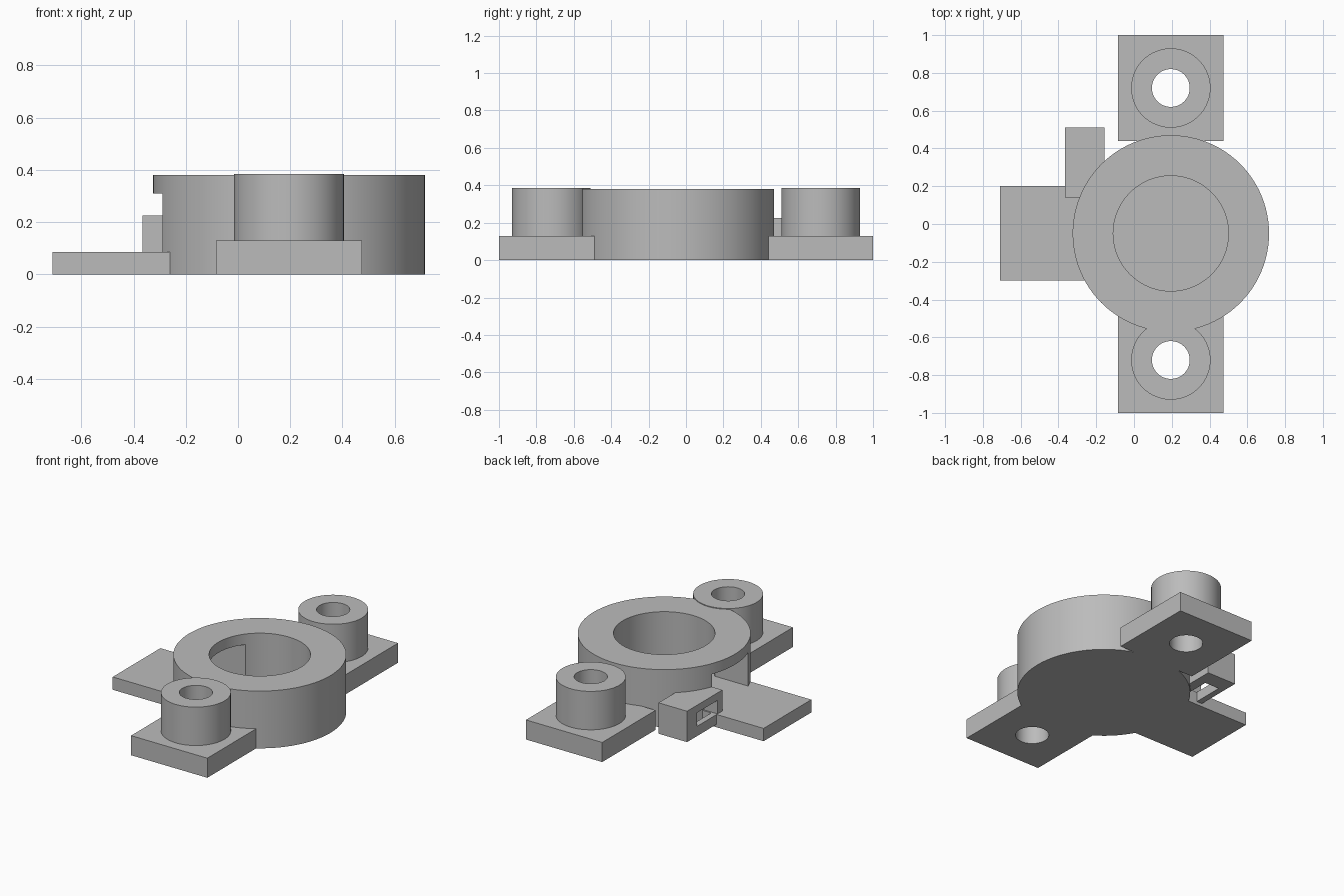
import bpy
import math

default = bpy.data.objects.get("Cube")
if default:
    bpy.data.objects.remove(default, do_unlink=True)

GREY = 0.5
mat = bpy.data.materials.new("plain_grey")
mat.use_nodes = True
mat.diffuse_color = (GREY, GREY, GREY, 1)
bsdf = next(n for n in mat.node_tree.nodes if n.type == "BSDF_PRINCIPLED")
bsdf.inputs["Base Color"].default_value = (GREY, GREY, GREY, 1)

CX, CY = 0.195, -0.05      # housing axis
FLOOR = 0.085              # floor and side plate thickness
SLOT = 0.19                # half width of the side slot


def box(name, x, y, z):
    """Box from its (min, max) range on each axis."""
    bpy.ops.mesh.primitive_cube_add(size=1, location=[sum(r) / 2 for r in (x, y, z)])
    ob = bpy.context.object
    ob.name = name
    ob.scale = [r[1] - r[0] for r in (x, y, z)]
    bpy.ops.object.transform_apply(location=True, rotation=False, scale=True)
    ob.data.materials.append(mat)
    return ob


def cylinder(name, x, y, radius, z):
    bpy.ops.mesh.primitive_cylinder_add(vertices=96, radius=radius, depth=z[1] - z[0],
                                        location=(x, y, sum(z) / 2))
    ob = bpy.context.object
    ob.name = name
    bpy.ops.object.transform_apply(location=True, rotation=False, scale=True)
    ob.data.materials.append(mat)
    return ob


def cut(ob, *cutters):
    """Subtract the cutters, then remove them."""
    bpy.context.view_layer.objects.active = ob
    for cutter in cutters:
        cutter.hide_render = True
        mod = ob.modifiers.new("cut", "BOOLEAN")
        mod.operation = "DIFFERENCE"
        mod.solver = "EXACT"
        mod.object = cutter
        bpy.ops.object.modifier_apply(modifier=mod.name)
        bpy.data.objects.remove(cutter, do_unlink=True)


def smooth(ob):
    bpy.ops.object.select_all(action="DESELECT")
    ob.select_set(True)
    bpy.context.view_layer.objects.active = ob
    bpy.ops.object.shade_smooth_by_angle(angle=math.radians(30))


# Round cup with a closed floor and a slot through its right wall
housing = cylinder("housing", CX, CY, 0.52, (0, 0.38))
cut(housing,
    cylinder("bore", CX, CY, 0.305, (FLOOR, 0.6)),
    box("slot", (-0.6, CX), (CY - SLOT, CY + SLOT), (FLOOR, 0.31)))
smooth(housing)

# Mounting feet with tall bosses and through holes
for side, label in ((-1, "front"), (1, "back")):
    y = side * 0.72
    foot = box(label + "_foot", (-0.085, 0.475), sorted((side * 0.44, side)), (0, 0.13))
    boss = cylinder(label + "_boss", CX, y, 0.21, (0.06, 0.385))
    for part in (foot, boss):
        cut(part, cylinder("bolt_hole", CX, y, 0.1, (-0.2, 0.6)))
        smooth(part)

# Flat plate leading out of the slot
box("side_plate", (-0.71, -0.22), (-0.3, 0.2), (0, FLOOR))

# Small bracket beside the plate, windowed on its outer wall and open below
bracket = box("side_bracket", (-0.365, -0.155), (0.14, 0.51), (0.02, 0.225))
cut(bracket,
    box("window", (-0.5, -0.22), (0.19, 0.405), (FLOOR, 0.175)),
    box("hollow", (-0.325, -0.22), (0.19, 0.405), (-0.1, 0.175)))
